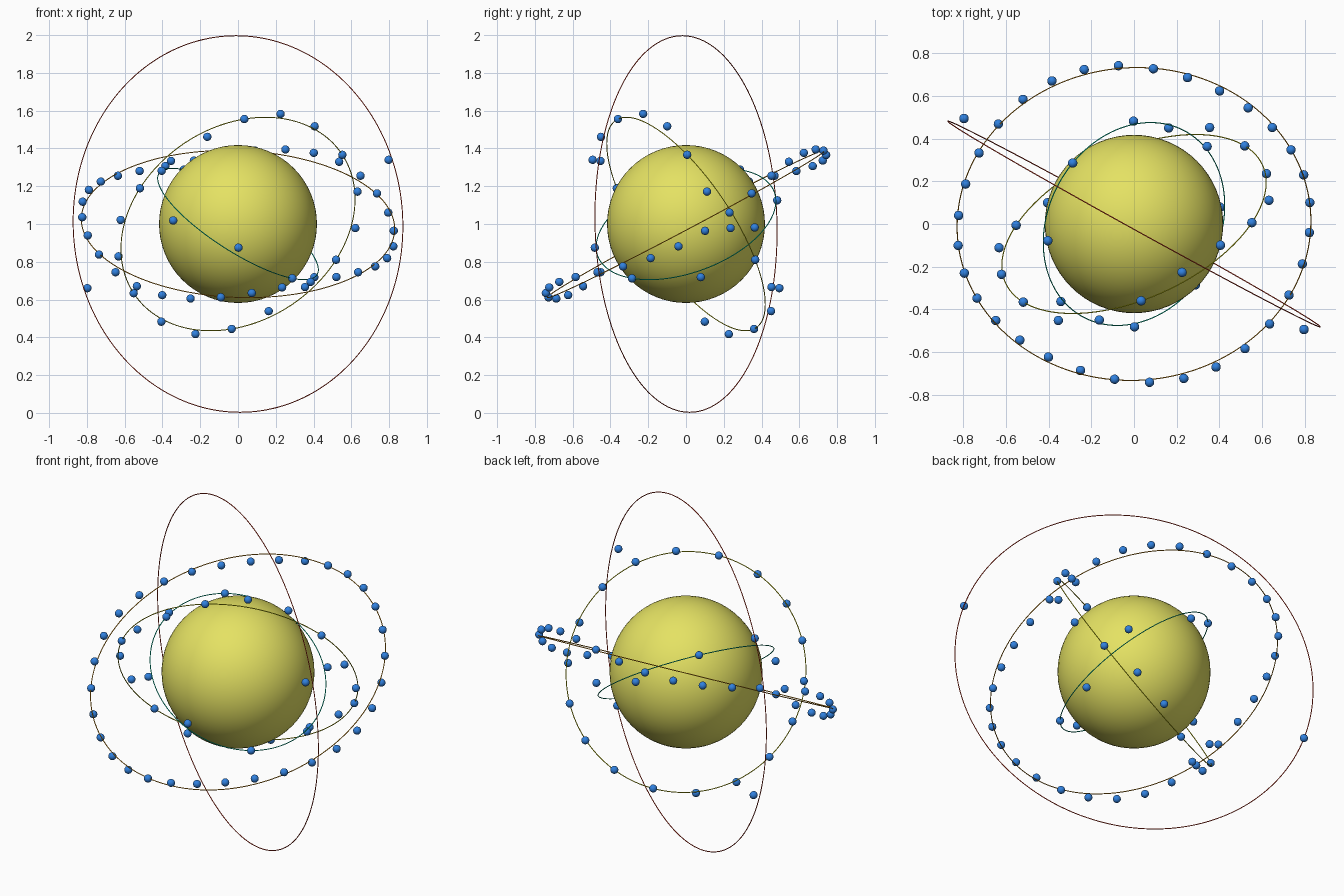
import bpy
from math import sin, cos, tau, radians
from mathutils import Vector

cube = bpy.data.objects.get("Cube")
if cube:
    bpy.data.objects.remove(cube, do_unlink=True)

CENTRE = Vector((0, 0, 1))
TUBE = 0.0026
WOBBLE = 0.057


def material(name, rgb):
    mat = bpy.data.materials.new(name)
    mat.use_nodes = True
    colour = (*rgb, 1)
    mat.diffuse_color = colour
    mat.node_tree.nodes["Principled BSDF"].inputs["Base Color"].default_value = colour
    return mat


def finish(name, mat):
    obj = bpy.context.object
    obj.name = name
    obj.data.materials.append(mat)
    bpy.ops.object.shade_smooth()
    return obj


# Central ball
bpy.ops.mesh.primitive_uv_sphere_add(segments=64, ring_count=32, radius=0.418, location=CENTRE)
finish("core", material("yellow", (0.78, 0.76, 0.125)))

# One bead, whose mesh all the others share
blue = material("blue", (0.03, 0.22, 0.74))
bpy.ops.mesh.primitive_uv_sphere_add(segments=20, ring_count=12, radius=0.022, location=CENTRE)
first_bead = finish("bead", blue)
bead_mesh = first_bead.data
bpy.data.objects.remove(first_bead, do_unlink=True)


def orbit(name, radius, normal, start, phase, count, mat):
    """A thin ring with beads that weave through its plane three times."""
    n = Vector(normal).normalized()
    bpy.ops.mesh.primitive_torus_add(major_segments=160, minor_segments=8,
                                     major_radius=radius, minor_radius=TUBE, location=CENTRE)
    ring = finish(name + "_ring", mat)
    ring.rotation_mode = 'QUATERNION'
    ring.rotation_quaternion = n.to_track_quat('Z', 'Y')
    u = Vector(start)
    u = (u - n * u.dot(n)).normalized()
    v = n.cross(u)
    for i in range(count):
        a = tau * i / count
        lift = WOBBLE * sin(3 * a + radians(phase))
        bead = bpy.data.objects.new(f"{name}_bead_{i + 1}", bead_mesh)
        bead.location = CENTRE + radius * (u * cos(a) + v * sin(a)) + n * lift
        bpy.context.collection.objects.link(bead)


# Rings from the smallest to the largest
orbit("inner", 0.497, (0.517, -0.29, 0.805), (-0.285, 0.285, 0.295), 0, 8,
      material("teal", (0.0, 0.78, 0.5)))
orbit("second", 0.663, (-0.356, 0.775, 0.524), (0.03, -0.355, 0.565), 0, 18,
      material("bright_yellow", (0.75, 0.75, 0.01)))
orbit("third", 0.83, (0.035, -0.468, 0.883), (0.737, 0.352, 0.155), 6, 32,
      material("orange", (0.8, 0.34, 0.01)))
orbit("outer", 0.997, (0.483, 0.875, 0.022), (0.8, -0.49, 0.34), -45, 2,
      material("red", (0.78, 0.05, 0.02)))
